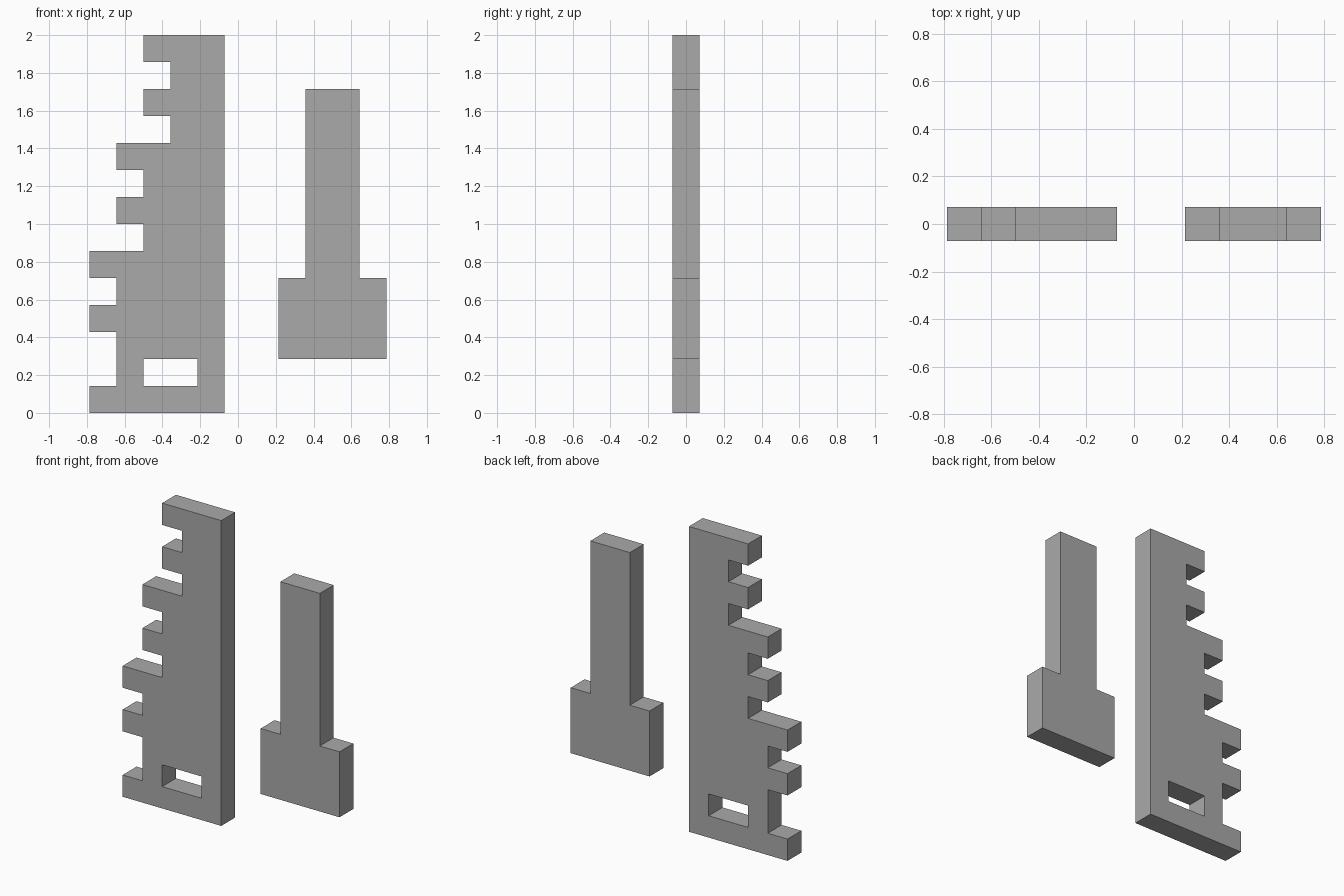
import bpy
import bmesh

old = bpy.data.objects.get("Cube")
if old:
    bpy.data.objects.remove(old, do_unlink=True)

U = 1 / 7  # grid module: every dimension is a multiple of this

grey = bpy.data.materials.new("plain grey")
grey.use_nodes = True
colour = (0.4, 0.4, 0.4, 1)
grey.diffuse_color = colour
grey.node_tree.nodes["Principled BSDF"].inputs["Base Color"].default_value = colour


def plate(name, outline, thickness=U):
    """Extrude an outline in x and z, given in modules, about y = 0."""
    bm = bmesh.new()
    face = bm.faces.new([bm.verts.new((x * U, -thickness / 2, z * U)) for x, z in outline])
    ext = bmesh.ops.extrude_face_region(bm, geom=[face])
    moved = [g for g in ext["geom"] if isinstance(g, bmesh.types.BMVert)]
    bmesh.ops.translate(bm, verts=moved, vec=(0, thickness, 0))
    bmesh.ops.recalc_face_normals(bm, faces=bm.faces)
    mesh = bpy.data.meshes.new(name)
    bm.to_mesh(mesh)
    bm.free()
    mesh.materials.append(grey)
    obj = bpy.data.objects.new(name, mesh)
    bpy.context.collection.objects.link(obj)
    return obj


# Toothed plate: (left edge, top height) of each step, from the foot upward
steps = [(-5.5, 1), (-4.5, 3)]
for root, base in ((-4.5, 3), (-3.5, 7), (-2.5, 11)):
    steps += [(root - 1, base + 1), (root, base + 2), (root - 1, base + 3)]
    if base < 11:
        steps.append((root + 1, base + 4))
outline = [(-0.5, 0)]
bottom = 0
for edge, top in steps:
    outline += [(edge, bottom), (edge, top)]
    bottom = top
outline.append((-0.5, bottom))
rack = plate("toothed_plate", outline)

# Slot through the foot
cutter = plate("slot_cutter", [(-3.5, 1), (-1.5, 1), (-1.5, 2), (-3.5, 2)], 3 * U)
cutter.hide_render = True
cutter.hide_set(True)
cutter.display_type = 'WIRE'
cut = rack.modifiers.new("slot", 'BOOLEAN')
cut.operation = 'DIFFERENCE'
cut.solver = 'EXACT'
cut.object = cutter

# Separate wedge piece: wide block with a narrow stem
half = [(2, 2), (2, 5), (1, 5), (1, 12)]
plate("stemmed_block", [(3.5 + x, z) for x, z in half] + [(3.5 - x, z) for x, z in reversed(half)])
